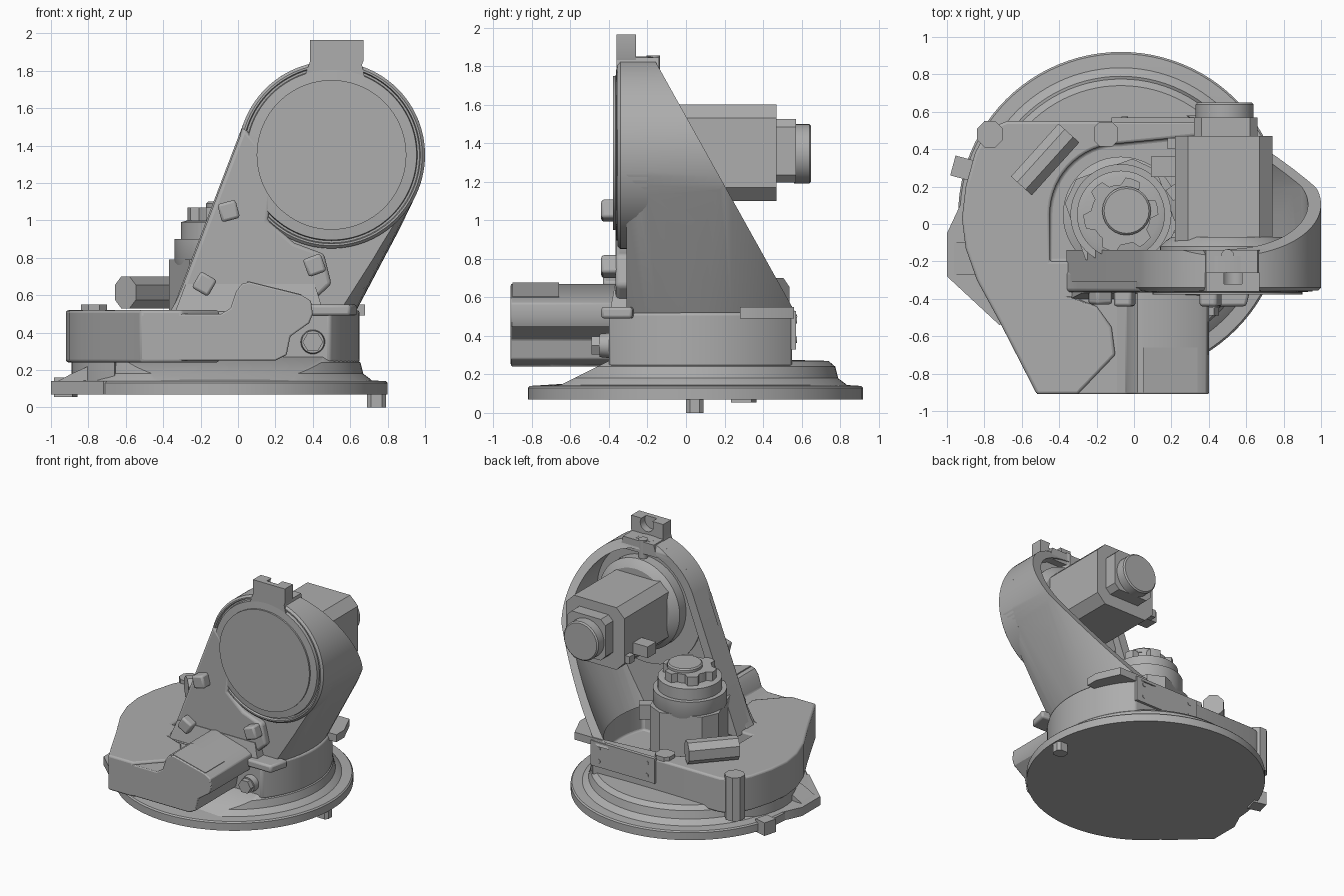
import bpy, bmesh
from math import cos, sin, pi, radians
from mathutils import Vector, Matrix

cube = bpy.data.objects.get("Cube")
if cube:
    bpy.data.objects.remove(cube, do_unlink=True)

GREY = (0.42, 0.42, 0.42, 1)
mat = bpy.data.materials.new("cast_grey")
mat.use_nodes = True
mat.diffuse_color = GREY
mat.node_tree.nodes["Principled BSDF"].inputs["Base Color"].default_value = GREY


def loft(name, rings):
    """Closed solid through rings of 3D points."""
    bm = bmesh.new()
    loops = [[bm.verts.new(p) for p in ring] for ring in rings]
    n = len(loops[0])
    for a, b in zip(loops, loops[1:]):
        for i in range(n):
            j = (i + 1) % n
            bm.faces.new((a[i], a[j], b[j], b[i]))
    bm.faces.new(loops[0])
    bm.faces.new(loops[-1])
    bmesh.ops.recalc_face_normals(bm, faces=bm.faces)
    me = bpy.data.meshes.new(name)
    bm.to_mesh(me)
    bm.free()
    ob = bpy.data.objects.new(name, me)
    me.materials.append(mat)
    bpy.context.collection.objects.link(ob)
    return ob


def place(u, v, h, axis):
    return (u, v, h) if axis == "z" else (u, h, v)


def prism(name, pts, lo, hi, axis="z"):
    return loft(name, [[place(u, v, h, axis) for u, v in pts] for h in (lo, hi)])


def arc(cx, cy, r, a0=0, a1=360, n=64):
    closed = a1 - a0 == 360
    k = n if closed else n - 1
    return [(cx + r * cos(radians(a0 + (a1 - a0) * i / k)),
             cy + r * sin(radians(a0 + (a1 - a0) * i / k))) for i in range(n)]


def lathe(name, cx, cy, steps, axis="z", n=64):
    return loft(name, [[place(u, v, h, axis) for u, v in arc(cx, cy, r, n=n)] for r, h in steps])


def rect(cx, cy, w, d, angle=0, chamfer=0.0):
    w, d, c = w / 2, d / 2, chamfer
    pts = [(w, -d + c), (w, d - c), (w - c, d), (-w + c, d),
           (-w, d - c), (-w, -d + c), (-w + c, -d), (w - c, -d)]
    if not c:
        pts = [(w, -d), (w, d), (-w, d), (-w, -d)]
    ca, sa = cos(radians(angle)), sin(radians(angle))
    return [(cx + x * ca - y * sa, cy + x * sa + y * ca) for x, y in pts]


def boolean(ob, cutter, op="DIFFERENCE"):
    m = ob.modifiers.new("cut", "BOOLEAN")
    m.operation, m.object, m.solver = op, cutter, "EXACT"
    bpy.context.view_layer.objects.active = ob
    bpy.ops.object.modifier_apply(modifier=m.name)
    bpy.data.objects.remove(cutter, do_unlink=True)


def slice_off(ob, point, normal):
    bm = bmesh.new()
    bm.from_mesh(ob.data)
    geom = bm.verts[:] + bm.edges[:] + bm.faces[:]
    cut = bmesh.ops.bisect_plane(bm, geom=geom, plane_co=point, plane_no=normal, clear_outer=True)
    edges = [e for e in cut["geom_cut"] if isinstance(e, bmesh.types.BMEdge)]
    bmesh.ops.edgenet_fill(bm, edges=edges)
    bmesh.ops.recalc_face_normals(bm, faces=bm.faces)
    bm.to_mesh(ob.data)
    bm.free()


def bevel(ob, width, segments=3):
    m = ob.modifiers.new("round", "BEVEL")
    m.width, m.segments, m.limit_method, m.angle_limit = width, segments, "ANGLE", radians(40)
    return ob


BX, BY = -0.07, 0.05      # turning axis
HX, HZ = 0.5, 1.35        # shoulder axis

# Base disc, plinth and lugs
lathe("base_disc", BX, BY, [(0.87, 0.07), (0.87, 0.13), (0.86, 0.14), (0.7, 0.15)], n=96)
plinth = lathe("plinth", BX, BY, [(0.8, 0.13), (0.78, 0.15), (0.74, 0.18), (0.725, 0.24),
                                  (0.69, 0.27), (0.5, 0.275)], n=96)
slice_off(plinth, (0, -0.6, 0.17), (0, -0.5, 1))
prism("side_lug", [(-1, -0.28), (-1, -0.05), (-0.93, 0.1), (-0.6, 0.1), (-0.6, -0.5), (-0.72, -0.54)], 0.07, 0.14)
loft("side_lug_ramp", [[(-1, y, 0.12), (-0.89, y, 0.18), (-0.8, y, 0.22), (-0.8, y, 0.1), (-1, y, 0.1)]
                       for y in (-0.27, -0.1)])
prism("rear_lug", rect(-0.92, 0.3, 0.1, 0.11, -15), 0.055, 0.16)
prism("stop_pin", rect(0.74, 0.045, 0.1, 0.09, 0, 0.02), 0, 0.08)

# Body with deck and motor pit
body = prism("body", arc(BX, BY, 0.72, -38.7, 44, 24) + [
    (-0.68, 0.55), (-0.78, 0.51), (-0.85, 0.38), (-0.9, 0.2), (-0.92, 0.03), (-0.9, -0.13),
    (-0.84, -0.3), (-0.72, -0.52), (-0.52, -0.91), (-0.3, -0.91), (-0.1, -0.7), (-0.12, -0.55),
    (-0.2, -0.44), (-0.3, -0.4)], 0.24, 0.52)
boolean(body, prism("pit", arc(BX, BY, 0.64, -23, 42, 20) + arc(BX, BY, 0.38, 90, 180, 16)
                    + [(-0.45, -0.2)], 0.3, 0.8))
bevel(body, 0.015)
deck_base = prism("deck_base", arc(-0.35, 0.02, 0.54, 105, 235, 24), 0.13, 0.25)
prism("corner_boss", rect(-0.77, 0.48, 0.14, 0.14, 0, 0.04), 0.2, 0.55)
prism("rear_wall_block", rect(-0.15, 0.48, 0.13, 0.13, 0, 0.03), 0.3, 0.55)
prism("rear_plate", [(-0.12, 0.33), (0.45, 0.33), (0.45, 0.53), (-0.12, 0.53)], 0.54, 0.57, "y")
for i, (x, z) in enumerate([(x, z) for x in (-0.05, 0.38) for z in (0.38, 0.48)]):
    lathe(f"rear_plate_screw_{i}", x, z, [(0.017, 0.56), (0.017, 0.575)], "y", 12)

# Front cable box with hump
box = prism("front_box", [(-0.52, 0.25), (0.2, 0.25), (0.26, 0.28), (0.28, 0.38), (0.38, 0.45), (0.4, 0.5),
                          (0.39, 0.57), (0.34, 0.6), (0.06, 0.67), (0.02, 0.66), (-0.01, 0.62),
                          (-0.04, 0.53), (-0.09, 0.5), (-0.52, 0.5)], -0.91, -0.3, "y")
bevel(box, 0.008, 2)
loft("box_cover", [[(0.05, y, 0.676), (0.34, y, 0.604), (0.34, y, 0.59), (0.05, y, 0.66)]
                   for y in (-0.9, -0.66)])


# Swept column envelope: round below, squarer at the front higher up
def column(inset):
    rings = []
    for z, e in ((0.42, 1.0), (1.95, 0.35)):
        cx, r, ring = BX + 0.53 * (z - 0.55), 0.72 - inset, []
        for i in range(72):
            c, s = cos(2 * pi * i / 72), sin(2 * pi * i / 72)
            k = e if s < 0 else 1.0
            sign = 1 if c >= 0 else -1
            ring.append((cx + r * sign * abs(c) ** k, BY + r * (s if s >= 0 else -abs(s) ** k), z))
        rings.append(ring)
    return loft("envelope", rings)


# Arm shell, sliced diagonally at the back and hollowed
shell = prism("arm_shell", arc(HX, HZ, 0.5, -26, 158, 48) + [(-0.36, 0.5), (0.645, 0.5)], -0.31, 0.9, "y")
boolean(shell, column(0), "INTERSECT")
slice_off(shell, (0, 0.54, 0.57), (0, 1.05, 0.585))
hollow = prism("hollow", arc(HX, HZ, 0.43, -26, 158, 48) + [(-0.3, 0.45), (0.57, 0.45)], -0.21, 1.0, "y")
boolean(hollow, column(0.07), "INTERSECT")
boolean(shell, hollow)
boolean(shell, prism("left_trim", [(-0.9, 0.3), (0.0, 0.3), (0.5, 1.7), (0.5, 2), (-0.9, 2)], -0.14, 1.2, "y"))

# Shoulder boss, cover and left rib
lathe("shoulder_boss", HX, HZ, [(0.5, -0.2), (0.5, -0.34), (0.485, -0.355), (0.475, -0.355),
                                (0.47, -0.335), (0.2, -0.335)], "y", 96)
lathe("shoulder_cover", HX, HZ, [(0.46, -0.33), (0.455, -0.36), (0.4, -0.365), (0.4, -0.378)], "y", 96)
lathe("shoulder_flange", HX, HZ, [(0.36, -0.22), (0.36, -0.12), (0.33, -0.09), (0.3, -0.07)], "y")
rib = prism("left_rib", [(-0.37, 0.5), (0.33, 0.5), (0.5, 0.66), (0.46, 0.82), (0.3, 0.88), (0.16, 1.0),
                         (0.2, 1.3), (0.03, 1.5), (-0.3, 0.64), (-0.33, 0.57)], -0.365, -0.25, "y")
bevel(rib, 0.02)
foot = loft("rib_foot", [[(x0, -0.4, 0.5), (x1, -0.4, 0.5), (x1 - 0.05, -0.37, 0.66),
                          (x0 + 0.06, -0.37, 0.66)] if k == 0 else
                         [(x0, -0.25, 0.5), (x1, -0.25, 0.5), (x1 - 0.05, -0.25, 0.66),
                          (x0 + 0.06, -0.25, 0.66)]
                         for k, x0, x1 in ((0, -0.34, 0.46), (1, -0.34, 0.46))])

# Mounting pads, bolt and ears
for i, (x, z, y, a) in enumerate([(-0.05, 1.05, -0.44, 15), (-0.18, 0.66, -0.43, -30), (0.41, 0.76, -0.44, 20)]):
    bevel(prism(f"pad_{i}", rect(x, z, 0.1, 0.1, a), y, -0.3, "y"), 0.015, 2)
lathe("drain_boss", 0.4, 0.35, [(0.075, -0.3), (0.06, -0.45)], "y", 32)
lathe("drain_bolt", 0.4, 0.35, [(0.055, -0.44), (0.055, -0.49)], "y", 6)
bevel(prism("front_ear", [(0.38, -0.44), (0.6, -0.44), (0.64, -0.28), (0.4, -0.25)], 0.49, 0.55), 0.015, 2)
prism("rear_ear", [(0.68, 0.28), (0.68, 0.38), (0.6, 0.56), (0.35, 0.56), (0.45, 0.45), (0.6, 0.28)], 0.49, 0.55)

# Top lug with round notch and pin
lug = prism("top_lug", [(0.36, 1.78), (0.64, 1.78), (0.67, 1.85), (0.67, 1.965), (0.385, 1.965), (0.385, 1.85)],
            -0.36, -0.26, "y")
boolean(lug, lathe("notch", 0.53, 1.93, [(0.06, -0.32), (0.06, -0.2)], "y", 32))
prism("top_lug_foot", [(0.36, 1.75), (0.68, 1.75), (0.66, 1.845), (0.385, 1.845)], -0.36, -0.14, "y")
lathe("top_pin", 0.5, -0.17, [(0.035, 1.7), (0.035, 1.855)], n=24)

# Shoulder motor
prism("shoulder_motor", rect(0.48, HZ, 0.52, 0.5, 0, 0.07), -0.1, 0.47, "y")
prism("shoulder_motor_neck", rect(0.49, 1.36, 0.34, 0.33, 0, 0.04), 0.46, 0.57, "y")
lathe("shoulder_motor_cap", 0.485, 1.345, [(0.155, 0.56), (0.155, 0.64), (0.145, 0.65)], "y", 32)
prism("shoulder_plug", rect(0.16, 1.25, 0.14, 0.09), 0.25, 0.36, "y")
prism("shoulder_plug_small", rect(0.21, 1.2, 0.06, 0.06), 0.4, 0.46, "y")

# Base motor with lobed cap
prism("base_motor", rect(BX, BY, 0.52, 0.52, 20, 0.1), 0.28, 0.79)
lathe("base_motor_stack", BX, BY, [(0.31, 0.28), (0.31, 0.36), (0.26, 0.38), (0.26, 0.76), (0.27, 0.78),
                                   (0.27, 0.9), (0.235, 0.9), (0.235, 0.99), (0.2, 1.0)], n=48)
lobes = []
for i in range(48):
    a = 2 * pi * i / 48
    r = 0.2 if i % 8 < 4 else 0.16
    lobes.append((BX + r * cos(a), BY + r * sin(a)))
prism("base_motor_cap", lobes, 0.98, 1.07)
lathe("base_motor_knob", BX + 0.03, BY + 0.02, [(0.13, 1.06), (0.13, 1.09), (0.12, 1.1)], n=24)
for i, (x, y) in enumerate([(0.23, 0.18), (0.2, -0.1)]):
    prism(f"base_motor_plug_{i}", rect(x, y, 0.1, 0.07, 35), 0.62, 0.74)

# Slanted connector housing on the deck
housing = prism("connector_housing", rect(0, 0, 0.15, 0.17, 0, 0.045), -0.19, 0.19, "y")
housing.data.transform(Matrix.Translation((-0.475, 0.345, 0.615)) @ Matrix.Rotation(radians(-42), 4, "Z"))

# Smooth shading with sharp edges kept
bpy.ops.object.select_all(action="DESELECT")
for ob in bpy.context.scene.objects:
    if ob.type == "MESH":
        ob.select_set(True)
        bpy.context.view_layer.objects.active = ob
bpy.ops.object.shade_smooth_by_angle(angle=radians(30))
